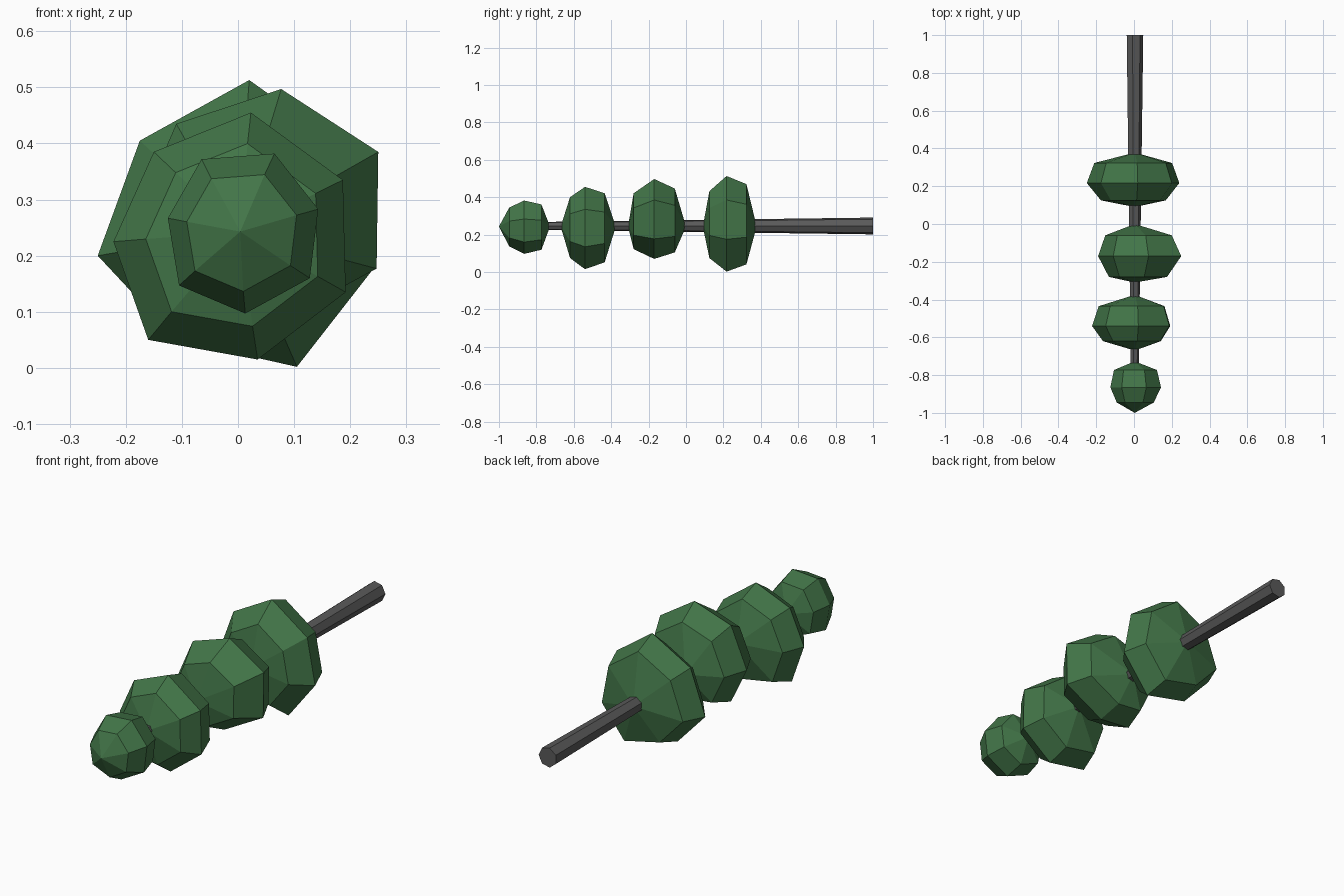
import bpy, bmesh, math
from mathutils import Vector

if "Cube" in bpy.data.objects:
    bpy.data.objects.remove(bpy.data.objects["Cube"])


def material(name, color):
    m = bpy.data.materials.new(name)
    m.diffuse_color = color
    m.use_nodes = True
    m.node_tree.nodes["Principled BSDF"].inputs["Base Color"].default_value = m.diffuse_color
    return m


green = material("foliage_green", (0.055, 0.18, 0.065, 1))
dark = material("trunk_dark_grey", (0.10, 0.10, 0.10, 1))


def finish(name, bm, mat):
    bmesh.ops.recalc_face_normals(bm, faces=bm.faces)
    me = bpy.data.meshes.new(name)
    bm.to_mesh(me)
    bm.free()
    me.materials.append(mat)
    ob = bpy.data.objects.new(name, me)
    bpy.context.collection.objects.link(ob)


CZ = 0.243


def skin(name, rings, mat, tips=None):
    """Join equal-count rings of points; close with tip points or flat caps."""
    bm = bmesh.new()
    loops = [[bm.verts.new(p) for p in r] for r in rings]
    n = len(loops[0])
    for a, b in zip(loops, loops[1:]):
        for i in range(n):
            j = (i + 1) % n
            bm.faces.new((a[i], a[j], b[j], b[i]))
    for k, loop in enumerate((loops[0], loops[-1])):
        if tips:
            t = bm.verts.new(tips[k])
            for i in range(n):
                bm.faces.new((loop[i], loop[(i + 1) % n], t))
        else:
            bm.faces.new(loop)
    finish(name, bm, mat)


def clump(name, outline, ys, front, back):
    """Faceted foliage clump: uneven seven-sided equator with two smaller rings."""
    def ring(y, s):
        return [Vector((x * s, y, CZ + (z - CZ) * s)) for x, z in outline]
    skin(name, [ring(ys[1], front), ring(ys[2], 1), ring(ys[3], back)], green,
         [(0.004, ys[0], CZ), (0.004, ys[4], CZ)])


# Foliage clumps, tip to base: equator outline (x, z), ring depths, ring scales
clump("foliage_tip",
      [(0.065, 0.382), (-0.065, 0.372), (-0.125, 0.267), (-0.105, 0.147),
       (0.013, 0.097), (0.128, 0.16), (0.143, 0.283)],
      (-1.0, -0.945, -0.865, -0.773, -0.727), 0.73, 0.85)
clump("foliage_upper",
      [(0.023, 0.455), (-0.15, 0.385), (-0.222, 0.225), (-0.16, 0.05),
       (0.035, 0.015), (0.192, 0.135), (0.187, 0.335)],
      (-0.67, -0.62, -0.54, -0.435, -0.375), 0.74, 0.84)
clump("foliage_middle",
      [(0.077, 0.497), (-0.11, 0.435), (-0.19, 0.25), (-0.11, 0.085),
       (0.05, 0.07), (0.247, 0.177), (0.25, 0.385)],
      (-0.31, -0.28, -0.17, -0.06, 0.0), 0.7, 0.8)
clump("foliage_lower",
      [(0.02, 0.513), (-0.175, 0.405), (-0.25, 0.2), (-0.11, 0.05),
       (0.105, 0.002), (0.24, 0.175), (0.2, 0.385)],
      (0.09, 0.125, 0.217, 0.323, 0.378), 0.7, 0.84)


# Tapered seven-sided trunk
def trunk_ring(y, r):
    return [Vector((0.003 + r * math.cos(2 * math.pi * i / 7), y,
                    CZ + 0.003 + r * math.sin(2 * math.pi * i / 7))) for i in range(7)]


skin("trunk", [trunk_ring(-0.85, 0.021), trunk_ring(1.0, 0.046)], dark)
